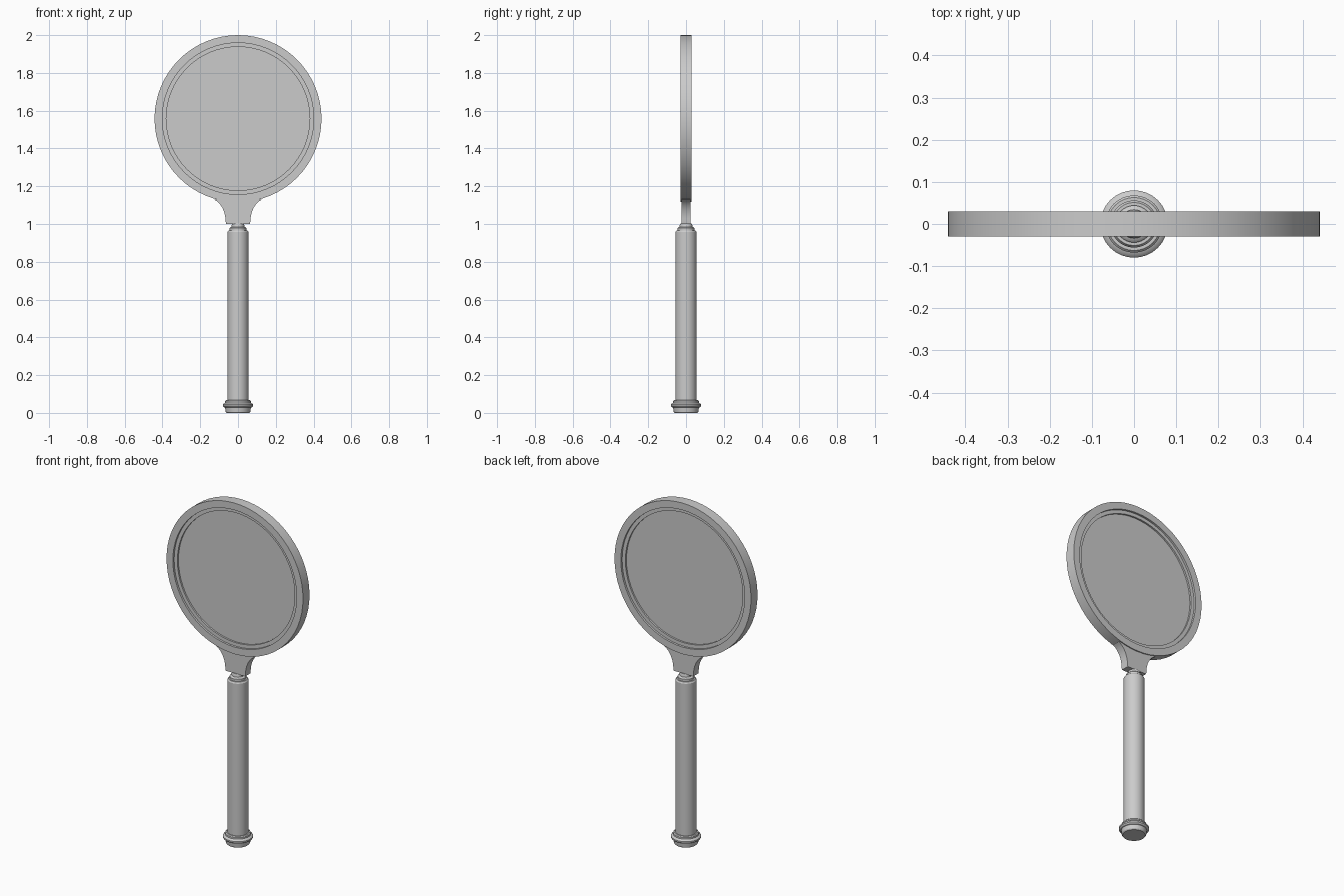
import bpy, bmesh, math

if "Cube" in bpy.data.objects:
    bpy.data.objects.remove(bpy.data.objects["Cube"])

HEAD_Z, HEAD_R = 1.558, 0.442


def finish(name, bm):
    bmesh.ops.remove_doubles(bm, verts=bm.verts, dist=1e-5)
    bmesh.ops.recalc_face_normals(bm, faces=bm.faces)
    mesh = bpy.data.meshes.new(name)
    bm.to_mesh(mesh)
    bm.free()
    obj = bpy.data.objects.new(name, mesh)
    bpy.context.collection.objects.link(obj)
    bpy.ops.object.select_all(action='DESELECT')
    obj.select_set(True)
    bpy.context.view_layer.objects.active = obj
    bpy.ops.object.shade_smooth_by_angle(angle=math.radians(30))
    return obj


def lathe(name, profile, steps, horizontal=False, closed=False):
    """Spin (radius, height) points about z, or about the y axis of the head."""
    bm = bmesh.new()
    if horizontal:
        pts = [(r, h, HEAD_Z) for r, h in profile]
        axis, cent = (0, 1, 0), (0, 0, HEAD_Z)
    else:
        pts = [(r, 0, h) for r, h in profile]
        axis, cent = (0, 0, 1), (0, 0, 0)
    verts = [bm.verts.new(p) for p in pts]
    edges = [bm.edges.new(p) for p in zip(verts, verts[1:])]
    if closed:
        edges.append(bm.edges.new((verts[-1], verts[0])))
    bmesh.ops.spin(bm, geom=verts + edges, cent=cent, axis=axis,
                   angle=math.tau, steps=steps, use_merge=True)
    return finish(name, bm)


# Rim with a stepped ledge on both faces
half = [(HEAD_R, 0.03), (0.401, 0.03), (0.401, 0.018), (0.38, 0.018), (0.38, 0.004)]
lathe("rim", half + [(r, -y) for r, y in reversed(half)], 64, True, True)

# Lens disc
lathe("lens", [(0, 0.008), (0.385, 0.008), (0.385, -0.008), (0, -0.008)], 64, True)

# Flared neck plate, its top following the rim
right = [(0.063, 1.0), (0.065, 1.01)]
for i in range(1, 9):
    a = i / 8 * math.radians(72)
    right.append((0.065 + 0.088 * (1 - math.cos(a)), 1.01 + 0.125 * math.sin(a)))
for x in (0.1, 0.05):
    right.append((x, HEAD_Z - math.sqrt((HEAD_R - 0.006) ** 2 - x * x)))
outline = right + [(-x, z) for x, z in reversed(right)]
bm = bmesh.new()
face = bm.faces.new([bm.verts.new((x, -0.024, z)) for x, z in outline])
ext = bmesh.ops.extrude_face_region(bm, geom=[face], use_keep_orig=True)
bmesh.ops.translate(bm, vec=(0, 0.048, 0),
                    verts=[v for v in ext["geom"] if isinstance(v, bmesh.types.BMVert)])
finish("neck", bm)

# Stepped collar between handle and neck
lathe("collar", [(0, 0.955), (0.044, 0.955), (0.044, 0.978), (0.039, 0.983),
                 (0.034, 0.985), (0.034, 0.992), (0.03, 1.002), (0, 1.002)], 32)

# Handle shaft
lathe("handle", [(0, 0.05), (0.056, 0.05), (0.056, 0.957), (0.051, 0.965), (0, 0.965)], 32)

# Beaded end cap
lathe("end_cap", [(0, 0), (0.06, 0), (0.065, 0.006), (0.068, 0.028), (0.075, 0.03),
                  (0.08, 0.036), (0.08, 0.044), (0.075, 0.05), (0.068, 0.053),
                  (0.068, 0.062), (0.063, 0.067), (0, 0.067)], 32)
